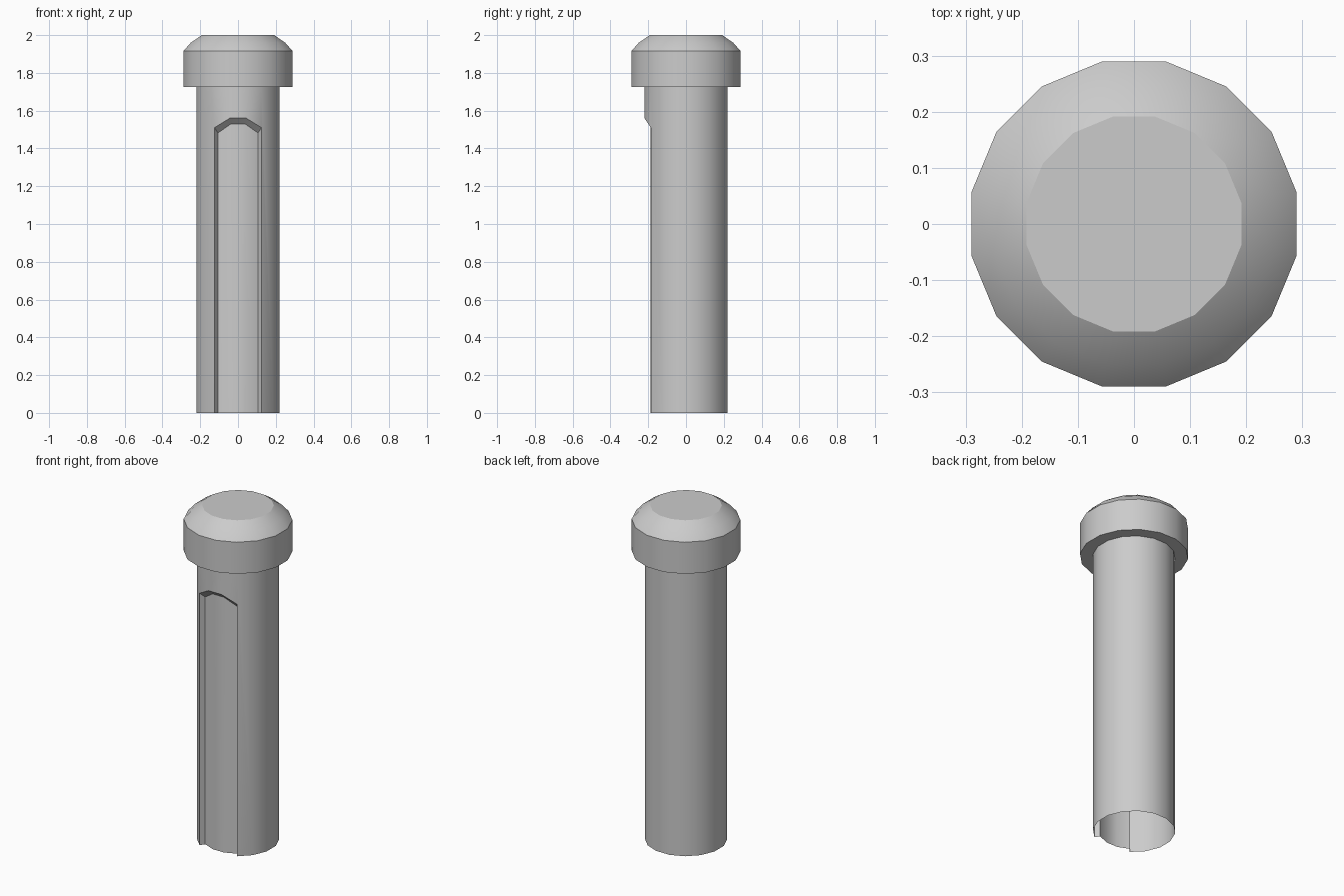
import bpy, bmesh, math

if "Cube" in bpy.data.objects:
    bpy.data.objects.remove(bpy.data.objects["Cube"])

SIDES = 16
R_SHAFT, R_PANEL, R_HEAD = 0.224, 0.191, 0.295
Z_COLLAR = 1.725


def point(i, r, z):
    # Half-step offset so that a flat side faces the front
    a = -math.pi / 2 + (i + 0.5) * 2 * math.pi / SIDES
    return (r * math.cos(a), r * math.sin(a), z)


def finish(name, bm):
    bmesh.ops.remove_doubles(bm, verts=bm.verts, dist=1e-5)
    bmesh.ops.recalc_face_normals(bm, faces=bm.faces)
    mesh = bpy.data.meshes.new(name)
    bm.to_mesh(mesh)
    bm.free()
    obj = bpy.data.objects.new(name, mesh)
    bpy.context.collection.objects.link(obj)
    bpy.ops.object.select_all(action='DESELECT')
    obj.select_set(True)
    bpy.context.view_layer.objects.active = obj
    bpy.ops.object.shade_smooth_by_angle(angle=math.radians(30))
    return obj


def face(bm, pts):
    return bm.faces.new([bm.verts.new(p) for p in pts])


# Hollow shaft, open below, with a recessed panel over three front sides
bm = bmesh.new()
outer_top = {-2: 1.51, -1: 1.56, 0: 1.56, 1: 1.51}
inner_top = {-2: 1.482, -1: 1.53, 0: 1.53, 1: 1.482}
for i in range(-2, SIDES - 2):
    j = i + 1
    if i in (-2, -1, 0):
        # wall above the opening, sloped lip, sunken panel
        a, b = point(i, R_SHAFT, outer_top[i]), point(j, R_SHAFT, outer_top[j])
        c, d = point(i, R_PANEL, inner_top[i]), point(j, R_PANEL, inner_top[j])
        face(bm, [a, b, point(j, R_SHAFT, Z_COLLAR), point(i, R_SHAFT, Z_COLLAR)])
        face(bm, [c, d, b, a])
        face(bm, [point(i, R_PANEL, 0), point(j, R_PANEL, 0), d, c])
    else:
        lower = [point(i, R_SHAFT, 0), point(j, R_SHAFT, 0)]
        # extra corner where a full side meets the opening
        if i == 1:
            side = [point(i, R_SHAFT, Z_COLLAR), point(i, R_SHAFT, outer_top[1])]
            face(bm, lower + [point(j, R_SHAFT, Z_COLLAR)] + side)
        elif j == SIDES - 2:
            side = [point(j, R_SHAFT, outer_top[-2]), point(j, R_SHAFT, Z_COLLAR)]
            face(bm, lower + side + [point(i, R_SHAFT, Z_COLLAR)])
        else:
            face(bm, lower + [point(j, R_SHAFT, Z_COLLAR), point(i, R_SHAFT, Z_COLLAR)])
# side lips of the opening
for i in (-2, 1):
    face(bm, [point(i, R_SHAFT, 0), point(i, R_PANEL, 0),
              point(i, R_PANEL, inner_top[i]), point(i, R_SHAFT, outer_top[i])])
finish("shaft", bm)

# Head with a flat underside ring and rounded shoulder
bm = bmesh.new()
profile = [(R_SHAFT, Z_COLLAR), (R_HEAD, Z_COLLAR), (R_HEAD, 1.915),
           (0.255, 1.96), (0.195, 2.0)]
for (r0, z0), (r1, z1) in zip(profile, profile[1:]):
    for i in range(SIDES):
        face(bm, [point(i, r0, z0), point(i + 1, r0, z0),
                  point(i + 1, r1, z1), point(i, r1, z1)])
face(bm, [point(i, 0.195, 2.0) for i in range(SIDES)])
finish("head", bm)
